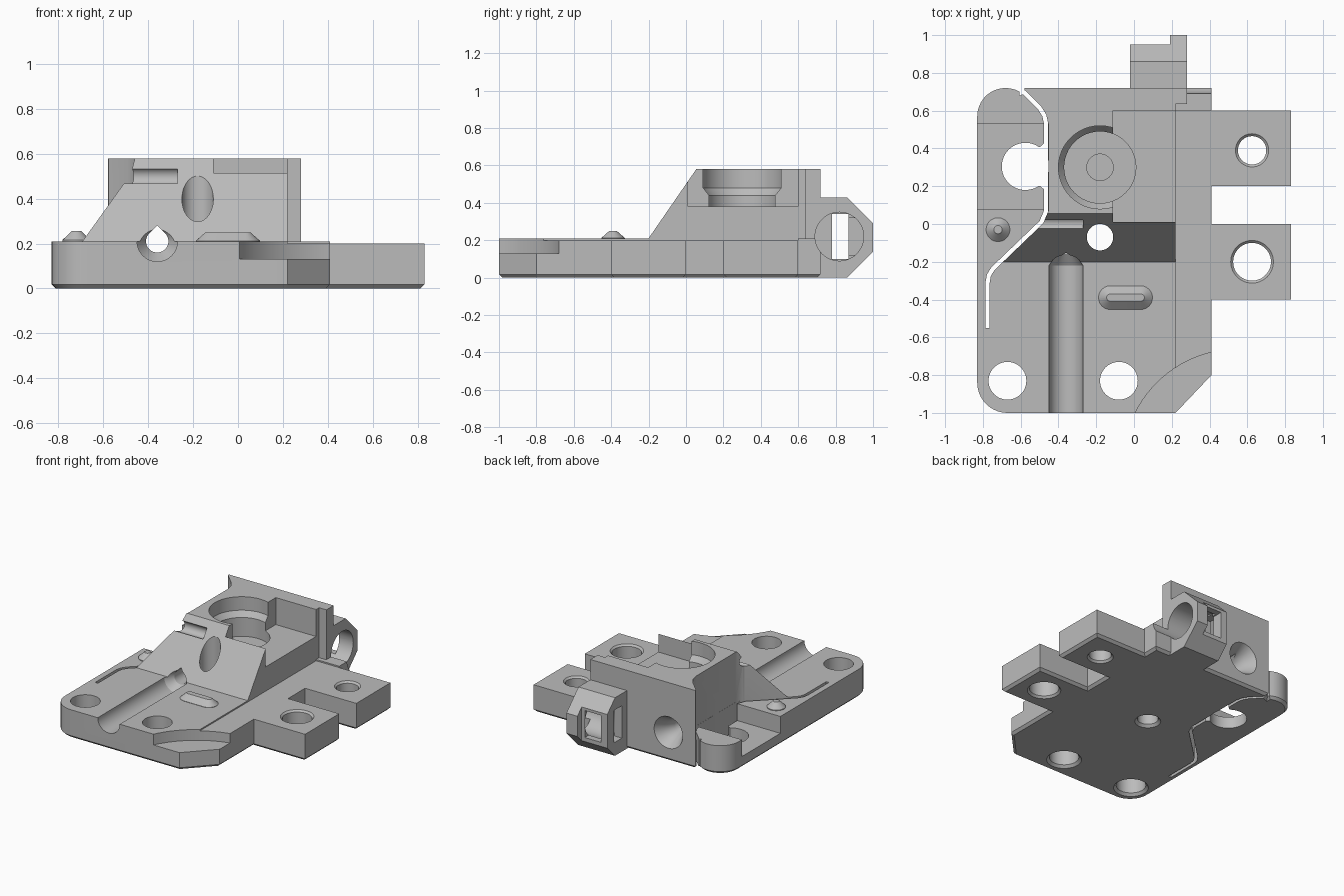
import bpy
import bmesh
from math import cos, sin, radians
from mathutils import Vector

cube = bpy.data.objects.get("Cube")
if cube:
    bpy.data.objects.remove(cube, do_unlink=True)

grey = bpy.data.materials.new("plain_grey")
grey.use_nodes = True
grey.diffuse_color = (0.5, 0.5, 0.5, 1)
grey.node_tree.nodes["Principled BSDF"].inputs["Base Color"].default_value = (0.5, 0.5, 0.5, 1)


def arc(cx, cy, r, start=0, end=360, steps=48):
    count = steps if end - start == 360 else steps + 1
    angles = [radians(start + (end - start) * i / steps) for i in range(count)]
    return [(cx + r * cos(a), cy + r * sin(a)) for a in angles]


def rect(a0, a1, b0, b1):
    return [(a0, b0), (a1, b0), (a1, b1), (a0, b1)]


def offset(pts, d, closed=True):
    """Shift a path sideways to its left, with mitred corners."""
    vs = [Vector(p) for p in pts]
    normals = []
    for p, q in zip(vs, vs[1:] + vs[:1]):
        e = (q - p).normalized()
        normals.append(Vector((-e.y, e.x)))
    out = []
    for i, p in enumerate(vs):
        before, after = normals[i - 1], normals[i]
        if not closed and i == 0:
            before = after
        if not closed and i == len(vs) - 1:
            after = before
        out.append(tuple(p + (before + after) * d / (1 + before.dot(after))))
    return out


def loft(name, rings, axis="z"):
    """Closed solid through matching outlines, each given as (points, height)."""
    place = {"z": lambda a, b, c: (a, b, c),
             "x": lambda a, b, c: (c, a, b),
             "y": lambda a, b, c: (a, c, b)}[axis]
    bm = bmesh.new()
    loops = [[bm.verts.new(place(a, b, h)) for a, b in pts] for pts, h in rings]
    bm.faces.new(loops[0])
    bm.faces.new(loops[-1])
    n = len(loops[0])
    for low, high in zip(loops, loops[1:]):
        for i in range(n):
            j = (i + 1) % n
            bm.faces.new((low[i], low[j], high[j], high[i]))
    bmesh.ops.recalc_face_normals(bm, faces=bm.faces)
    mesh = bpy.data.meshes.new(name)
    bm.to_mesh(mesh)
    bm.free()
    obj = bpy.data.objects.new(name, mesh)
    bpy.context.collection.objects.link(obj)
    return obj


def prism(name, pts, low, high, axis="z"):
    return loft(name, [(pts, low), (pts, high)], axis)


def turned(name, a, b, profile, axis="z"):
    return loft(name, [(arc(a, b, r), h) for r, h in profile], axis)


def combine(target, tool, operation="DIFFERENCE"):
    mod = target.modifiers.new("shape", "BOOLEAN")
    mod.operation, mod.solver, mod.object = operation, "EXACT", tool
    bpy.context.view_layer.objects.active = target
    bpy.ops.object.modifier_apply(modifier=mod.name)
    bpy.data.objects.remove(tool, do_unlink=True)


# Base plate with two side tabs and a chamfered underside
outline = arc(-0.67, -0.84, 0.16, 180, 270, 10) + [
    (0.22, -1), (0.41, -0.8), (0.41, -0.4), (0.83, -0.4), (0.83, 0), (0.41, 0),
    (0.41, 0.2), (0.83, 0.2), (0.83, 0.6), (0.41, 0.6), (0.41, 0.72),
    (-0.58, 0.72), (-0.58, 0.69), (-0.605, 0.68)] + arc(-0.68, 0.57, 0.15, 60, 180, 12)
body = loft("carriage_body", [(offset(outline, 0.018), 0), (outline, 0.018), (outline, 0.21)])
combine(body, prism("low_side", rect(0.22, 0.9, -1.1, 0.6), 0.2, 0.3))
combine(body, prism("corner_step", arc(0.55, -1.27, 0.607, steps=96), 0.13, 0.3))

# Raised block with a sloping front
block = prism("block", [(-0.70, -0.2), (0.22, -0.2), (0.22, 0.635), (0.28, 0.635), (0.28, 0.72),
                        (-0.58, 0.72), (-0.575, 0.69), (-0.49, 0.61), (-0.453, 0.53),
                        (-0.453, 0.07), (-0.475, 0.015)], 0.1, 0.58)
combine(block, prism("slope", [(-0.29, 0.08), (0.103, 0.65), (-0.5, 0.65), (-0.5, 0.08)],
                     -1, 1, "x"))
combine(body, block, "UNION")

# Rear lug made of a shorter block and a taller end plate
for x0, x1, back in ((-0.02, 0.2, 0.95), (0.19, 0.28, 1.0)):
    c = back - 0.86
    lug = prism("lug", [(0.65, 0), (0.86, 0), (back, c), (back, 0.43 - c),
                        (0.86, 0.43), (0.65, 0.43)], x0, x1, "x")
    combine(body, lug, "UNION")
combine(body, turned("lug_bore", 0.82, 0.22, [(0.13, 0.04), (0.13, 0.5)], "x"))
combine(body, prism("lug_slit", rect(0.78, 0.87, 0.1, 0.34), -0.1, 0.1, "x"))
combine(body, prism("lug_window", rect(0.03, 0.165, 0.12, 0.32), 0.85, 1.1, "y"))

# Open pocket and stepped round well in the block
combine(body, prism("pocket", rect(-0.11, 0.25, 0.01, 0.6), 0.38, 0.7))
combine(body, turned("well", -0.18, 0.3, [(0.19, 0.3), (0.19, 0.44), (0.22, 0.48), (0.22, 0.7)]))
combine(body, turned("well_centre", -0.18, 0.3, [(0.07, 0.285), (0.07, 0.35)]))
combine(body, turned("slope_notch", 0.0, 0.5, [(0.04, -0.7), (0.04, -0.27)], "x"))

# Long channel, teardrop bore and rear countersink
combine(body, turned("channel", -0.36, 0.21, [(0.09, -1.1), (0.09, -0.22), (0.05, -0.16)], "y"))
teardrop = arc(-0.36, 0.21, 0.05, 135, 405, 36) + [(-0.36, 0.281)]
combine(body, prism("teardrop_bore", teardrop, -0.25, 0.8, "y"))
combine(body, turned("rear_countersink", -0.36, 0.21,
                     [(0.05, 0.58), (0.075, 0.65), (0.12, 0.725)], "y"))

# Lever: recess, open clip hole and the flexing slot
combine(body, prism("lever_recess", rect(-0.9, -0.462, 0.08, 0.53), 0.085, 0.3))
combine(body, turned("clip_hole", -0.575, 0.305, [(0.125, -0.1), (0.125, 0.3)]))
combine(body, prism("clip_mouth", [(-0.53, 0.21), (-0.495, 0.2), (-0.462, 0.17),
                                   (-0.462, 0.44), (-0.495, 0.41), (-0.53, 0.4)], -0.1, 0.3))
path = [(-0.585, 0.70), (-0.5, 0.615), (-0.475, 0.575), (-0.465, 0.53), (-0.465, 0.07),
        (-0.49, 0.01), (-0.745, -0.235), (-0.768, -0.27), (-0.775, -0.31), (-0.775, -0.55)]
slot = offset(path, 0.011, False) + offset(path, -0.011, False)[::-1]
combine(body, prism("flex_slot", slot, -0.1, 0.7))

# Vertical holes, flared underneath; the tab holes are flared on top too
for x, y, r in ((-0.67, -0.83, 0.1), (-0.08, -0.83, 0.1), (-0.18, -0.07, 0.07)):
    combine(body, turned("hole", x, y, [(r + 0.02, -0.002), (r, 0.018), (r, 0.7)]))
for y, r in ((0.39, 0.075), (-0.2, 0.1)):
    combine(body, turned("tab_hole", 0.625, y, [(r + 0.015, -0.002), (r, 0.015),
                                                (r, 0.187), (r + 0.015, 0.202)]))


# Raised locating nubs on the plate
def stadium(half, r):
    return arc(-0.045 + half, -0.39, r, -90, 90, 12) + arc(-0.045 - half, -0.39, r, 90, 270, 12)


round_nub = turned("round_nub", -0.72, -0.03, [(0.063, 0.2), (0.063, 0.215), (0.022, 0.255)])
long_nub = loft("long_nub", [(stadium(0.08, 0.063), 0.2), (stadium(0.08, 0.063), 0.212),
                             (stadium(0.08, 0.02), 0.25)])

for obj in (body, round_nub, long_nub):
    obj.data.materials.clear()
    obj.data.materials.append(grey)
    bpy.ops.object.select_all(action="DESELECT")
    obj.select_set(True)
    bpy.context.view_layer.objects.active = obj
    bpy.ops.object.shade_smooth_by_angle(angle=radians(25))
